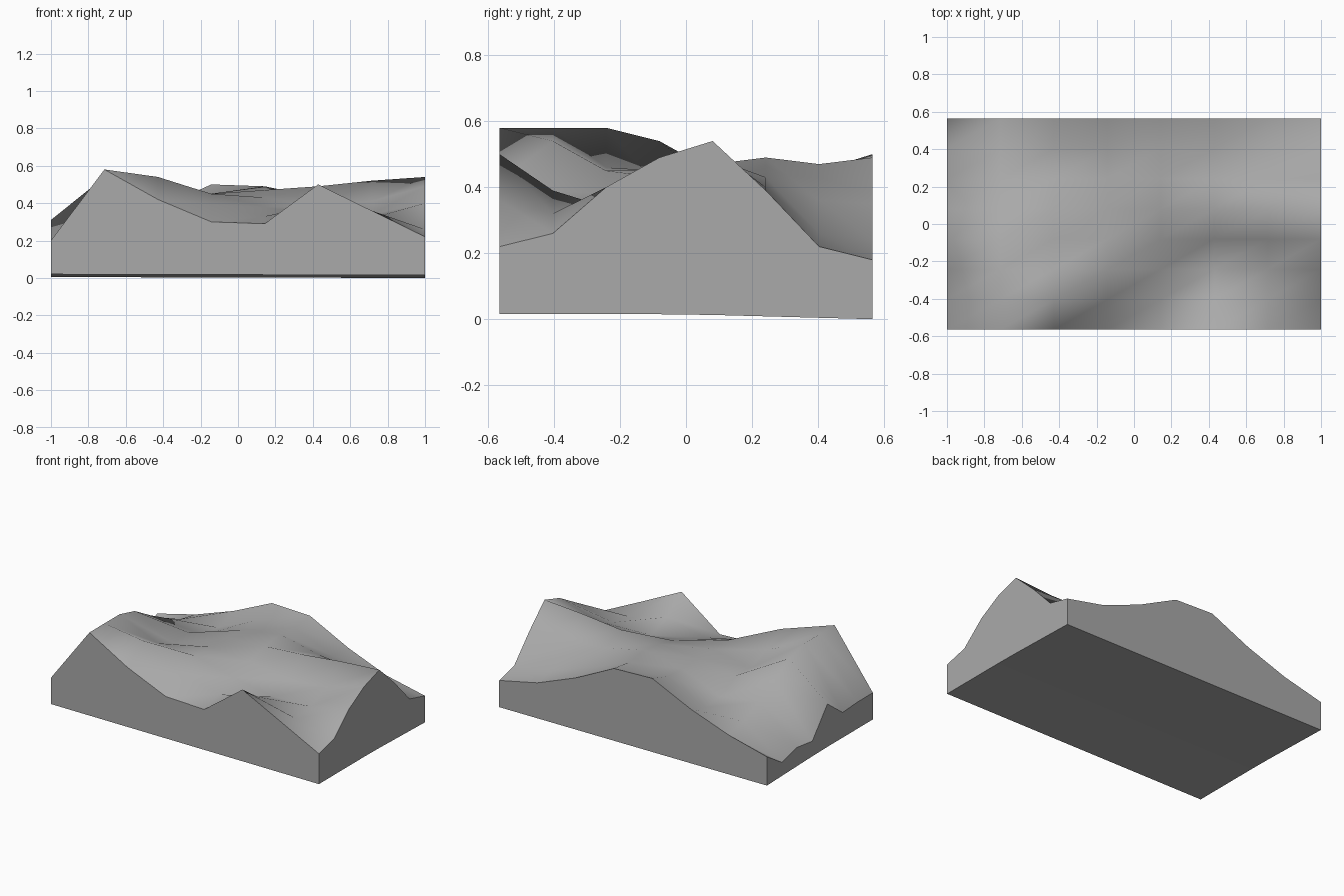
import bpy
import bmesh

cube = bpy.data.objects.get("Cube")
if cube:
    bpy.data.objects.remove(cube, do_unlink=True)

# Surface heights in hundredths, front row first, each row from right to left side of the plot (-x to +x)
HEIGHTS = [
    [20, 58, 42, 30, 29, 50, 36, 22],
    [20, 58, 54, 39, 33, 39, 32, 26],
    [19, 58, 46, 45, 38, 33, 34, 40],
    [31, 54, 40, 45, 43, 38, 41, 49],
    [12, 45, 41, 45, 47, 49, 52, 54],
    [14, 37, 33, 44, 49, 43, 40, 39],
    [10, 30, 32, 45, 47, 36, 26, 22],
    [20, 27, 37, 50, 49, 35, 24, 18],
]
COUNT = len(HEIGHTS)
LAST = COUNT - 1
HALF_X, HALF_Y = 1.0, 0.565


def make_material(name, value):
    mat = bpy.data.materials.new(name)
    mat.use_nodes = True
    colour = (value, value, value, 1)
    mat.diffuse_color = colour
    mat.node_tree.nodes["Principled BSDF"].inputs["Base Color"].default_value = colour
    return mat


def underside(column, row):
    # The bottom sags slightly towards the back and the left end
    back = max(0, row - LAST / 2) / (LAST / 2)
    return 0.02 - 0.015 * back - 0.005 * column / LAST


def grid_vertices(bm, height):
    return [[bm.verts.new((HALF_X * (2 * i / LAST - 1), HALF_Y * (2 * j / LAST - 1), height(i, j)))
             for i in range(COUNT)] for j in range(COUNT)]


bm = bmesh.new()
top = grid_vertices(bm, lambda i, j: HEIGHTS[j][i] / 100)
bottom = grid_vertices(bm, underside)

# Rolling ground and underside, split along one diagonal
for j in range(LAST):
    for i in range(LAST):
        for layer, is_top in ((top, True), (bottom, False)):
            a, b = layer[j][i], layer[j][i + 1]
            c, d = layer[j + 1][i + 1], layer[j + 1][i]
            for tri in ((a, b, c), (a, c, d)):
                face = bm.faces.new(tri if is_top else tri[::-1])
                face.smooth = is_top

# Cut walls around the rim
rim = ([(i, 0) for i in range(LAST)] + [(LAST, j) for j in range(LAST)]
       + [(i, LAST) for i in range(LAST, 0, -1)] + [(0, j) for j in range(LAST, 0, -1)])
for (i, j), (k, m) in zip(rim, rim[1:] + rim[:1]):
    bm.faces.new((bottom[j][i], bottom[m][k], top[m][k], top[j][i]))
    for layer in (top, bottom):
        bm.edges.get((layer[j][i], layer[m][k])).smooth = False

bm.normal_update()
mesh = bpy.data.meshes.new("terrain_block")
bm.to_mesh(mesh)
bm.free()
mesh.materials.append(make_material("stone grey", 0.4))
terrain = bpy.data.objects.new("terrain_block", mesh)
bpy.context.collection.objects.link(terrain)
